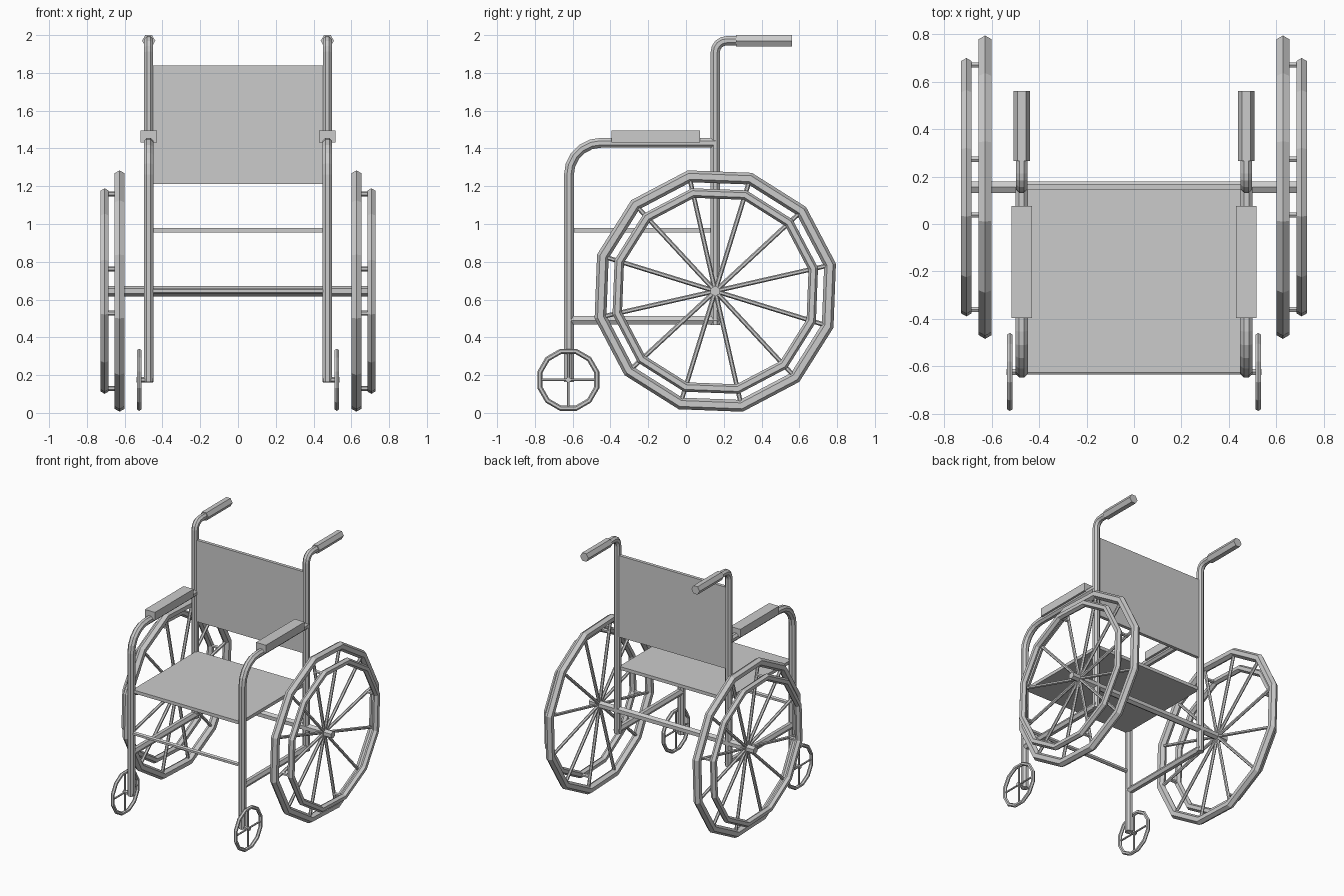
import bpy, bmesh
from math import sin, cos, pi, radians
from mathutils import Vector as V

if "Cube" in bpy.data.objects:
    bpy.data.objects.remove(bpy.data.objects["Cube"])

X, Y = V((1, 0, 0)), V((0, 1, 0))


def finish(name, bm, mirror):
    bmesh.ops.recalc_face_normals(bm, faces=bm.faces)
    me = bpy.data.meshes.new(name)
    bm.to_mesh(me)
    bm.free()
    ob = bpy.data.objects.new(name, me)
    bpy.context.collection.objects.link(ob)
    if mirror:
        ob.modifiers.new("Mirror", 'MIRROR')
    return ob


def sweep(bm, path, r, normal=X, sides=6, phase=pi / 2, closed=False):
    """Faceted tube along a planar path with mitred corners."""
    pts = [V(p) for p in path]
    n, rings = len(pts), []
    for i, p in enumerate(pts):
        a = pts[i - 1] if closed or i else None
        b = pts[(i + 1) % n] if closed or i < n - 1 else None
        t1 = (p - a).normalized() if a else (b - p).normalized()
        t2 = (b - p).normalized() if b else t1
        t = (t1 + t2).normalized()
        side = normal.cross(t) / t.dot(t1)
        rings.append([bm.verts.new(p + normal * r * cos(phase + 2 * pi * k / sides)
                                   + side * r * sin(phase + 2 * pi * k / sides))
                      for k in range(sides)])
    for i in range(n if closed else n - 1):
        a, b = rings[i], rings[(i + 1) % n]
        for k in range(sides):
            m = (k + 1) % sides
            bm.faces.new((a[k], a[m], b[m], b[k]))
    if not closed:
        bm.faces.new(rings[0])
        bm.faces.new(rings[-1])


def tube(name, path, r, mirror=True, **kw):
    bm = bmesh.new()
    sweep(bm, path, r, **kw)
    return finish(name, bm, mirror)


def box(name, lo, hi, mirror=False):
    bm = bmesh.new()
    bmesh.ops.create_cube(bm, size=1)
    lo, hi = V(lo), V(hi)
    for v in bm.verts:
        v.co = V(((lo[i] + hi[i]) / 2 + v.co[i] * (hi[i] - lo[i]) for i in range(3)))
    return finish(name, bm, mirror)


def polar(x, c, r, ang):
    return (x, c[0] + r * cos(ang), c[1] + r * sin(ang))


def ring(name, x, c, r, tube_r, start, n=12):
    return tube(name, [polar(x, c, r, start + 2 * pi * k / n) for k in range(n)],
                tube_r, closed=True)


def spokes(name, x, c, r, tube_r, start, n):
    bm = bmesh.new()
    for k in range(n):
        a = start + 2 * pi * k / n
        sweep(bm, [polar(x, c, 0, a), polar(x, c, r, a)], tube_r)
    return finish(name, bm, True)


def bend(x, c, r, a0, a1, n=5):
    return [polar(x, c, r, radians(a0 + (a1 - a0) * k / n)) for k in range(n + 1)]


# Large drive wheels: rim, spokes, hand rim and the four pegs holding it
hub, start = (0.155, 0.645), radians(12.8)
ring("drive_wheel_rim", 0.627, hub, 0.623, 0.031, start)
ring("hand_rim", 0.706, hub, 0.532, 0.025, start)
spokes("drive_wheel_spokes", 0.627, hub, 0.61, 0.012, start, 12)
bm = bmesh.new()
for k in range(4):
    a = start + k * pi / 2
    sweep(bm, [polar(0.627, hub, 0.528, a), polar(0.706, hub, 0.528, a)], 0.013, normal=Y)
finish("hand_rim_pegs", bm, True)
tube("axle", [(-0.7, *hub), (0.7, *hub)], 0.028, mirror=False, normal=Y)

# Front casters
ch = (-0.623, 0.175)
ring("caster_rim", 0.523, ch, 0.156, 0.0135, radians(15))
spokes("caster_spokes", 0.523, ch, 0.152, 0.007, 0, 4)
tube("caster_bolt", [(0.45, *ch), (0.537, *ch)], 0.015, normal=Y)

# Side frame: front post curving into the arm bar, back post curving into the handle
fx = 0.473
tube("front_post_and_arm_bar",
     [(fx, -0.62, 0.163)] + bend(fx, (-0.45, 1.26), 0.17, 180, 90) + [(fx, 0.155, 1.43)],
     0.028, sides=8, phase=pi / 8)
tube("back_post",
     [(fx, 0.155, 0.465)] + bend(fx, (0.215, 1.91), 0.06, 180, 90, 4) + [(fx, 0.3, 1.97)],
     0.026, sides=8, phase=pi / 8)
tube("handle_grip", [(fx, 0.265, 1.97), (fx, 0.56, 1.97)], 0.035, phase=0)
tube("lower_side_bar", [(fx, -0.62, 0.49), (fx, 0.17, 0.49)], 0.026, phase=0)
tube("front_cross_bar", [(-fx, -0.62, 0.645), (fx, -0.62, 0.645)], 0.016,
     mirror=False, normal=Y)

# Seat, backrest and arm pads
box("seat", (-0.46, -0.625, 0.955), (0.46, 0.155, 0.98))
box("backrest", (-0.46, 0.143, 1.212), (0.46, 0.168, 1.838))
box("arm_pad", (0.43, -0.395, 1.432), (0.515, 0.075, 1.494), mirror=True)
